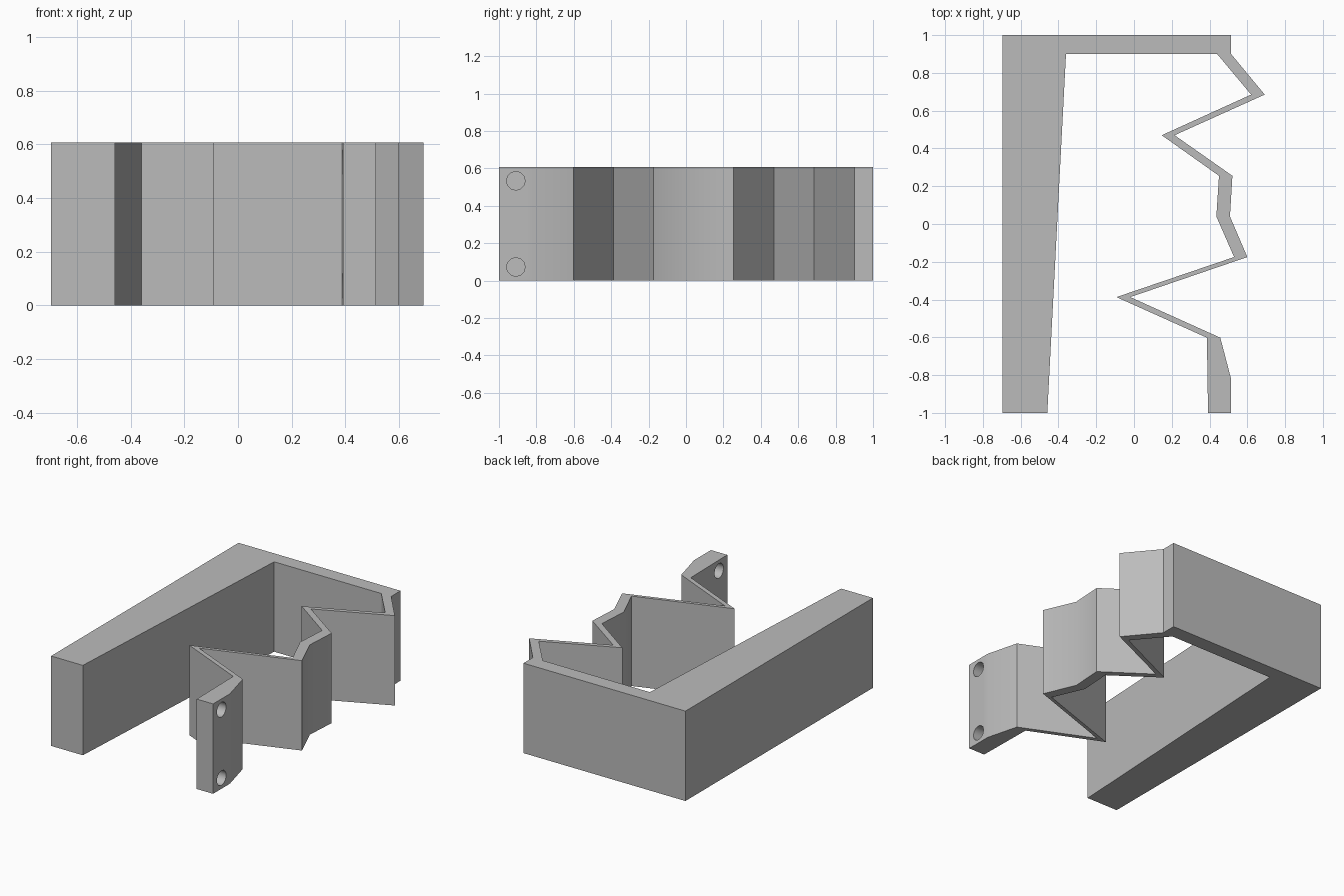
import bpy, bmesh, math
from mathutils import Matrix

cube = bpy.data.objects.get("Cube")
if cube:
    bpy.data.objects.remove(cube, do_unlink=True)

HEIGHT = 0.607

grey = bpy.data.materials.new("light grey")
grey.use_nodes = True
colour = (0.5, 0.5, 0.5, 1)
grey.diffuse_color = colour
grey.node_tree.nodes["Principled BSDF"].inputs["Base Color"].default_value = colour


def add_object(name, bm):
    mesh = bpy.data.meshes.new(name)
    bmesh.ops.recalc_face_normals(bm, faces=bm.faces)
    bm.to_mesh(mesh)
    bm.free()
    mesh.materials.append(grey)
    obj = bpy.data.objects.new(name, mesh)
    bpy.context.collection.objects.link(obj)
    return obj


# Plan outline: thick tapered wall and back bar, then the folded strip
wall_and_bar = [(0.514, 1), (-0.696, 1), (-0.696, -1), (-0.459, -1), (-0.36, 0.9)]
strip_inside = [(0.44, 0.9), (0.62, 0.685), (0.147, 0.47), (0.45, 0.255),
                (0.436, 0.04), (0.53, -0.175), (-0.093, -0.387), (0.386, -0.602), (0.392, -1)]
strip_outside = [(0.514, -1), (0.514, -0.82), (0.457, -0.602), (-0.02, -0.387),
                 (0.6, -0.175), (0.508, 0.04), (0.521, 0.255), (0.215, 0.47),
                 (0.692, 0.685), (0.514, 0.9)]

# Bracket: the outline raised to its full height
bm = bmesh.new()
outline = wall_and_bar + strip_inside + strip_outside
base = bm.faces.new([bm.verts.new((x, y, 0)) for x, y in outline])
raised = bmesh.ops.extrude_face_region(bm, geom=[base], use_keep_orig=True)
bmesh.ops.translate(bm, vec=(0, 0, HEIGHT),
                    verts=[v for v in raised["geom"] if isinstance(v, bmesh.types.BMVert)])
bracket = add_object("folded_bracket", bm)

# Screw holes through the front tab
bm = bmesh.new()
for z in (0.073, HEIGHT - 0.073):
    place = Matrix.Translation((0.45, -0.91, z)) @ Matrix.Rotation(math.pi / 2, 4, 'Y')
    bmesh.ops.create_cone(bm, cap_ends=True, segments=12, radius1=0.05, radius2=0.05,
                          depth=0.4, matrix=place)
cutter = add_object("screw_hole_cutter", bm)
cutter.hide_render = True

holes = bracket.modifiers.new("screw holes", 'BOOLEAN')
holes.operation = 'DIFFERENCE'
holes.solver = 'EXACT'
holes.object = cutter

bpy.ops.object.select_all(action='DESELECT')
bracket.select_set(True)
bpy.context.view_layer.objects.active = bracket
bpy.ops.object.modifier_apply(modifier=holes.name)
bpy.data.objects.remove(cutter, do_unlink=True)
bpy.ops.object.shade_smooth_by_angle(angle=math.radians(31))
